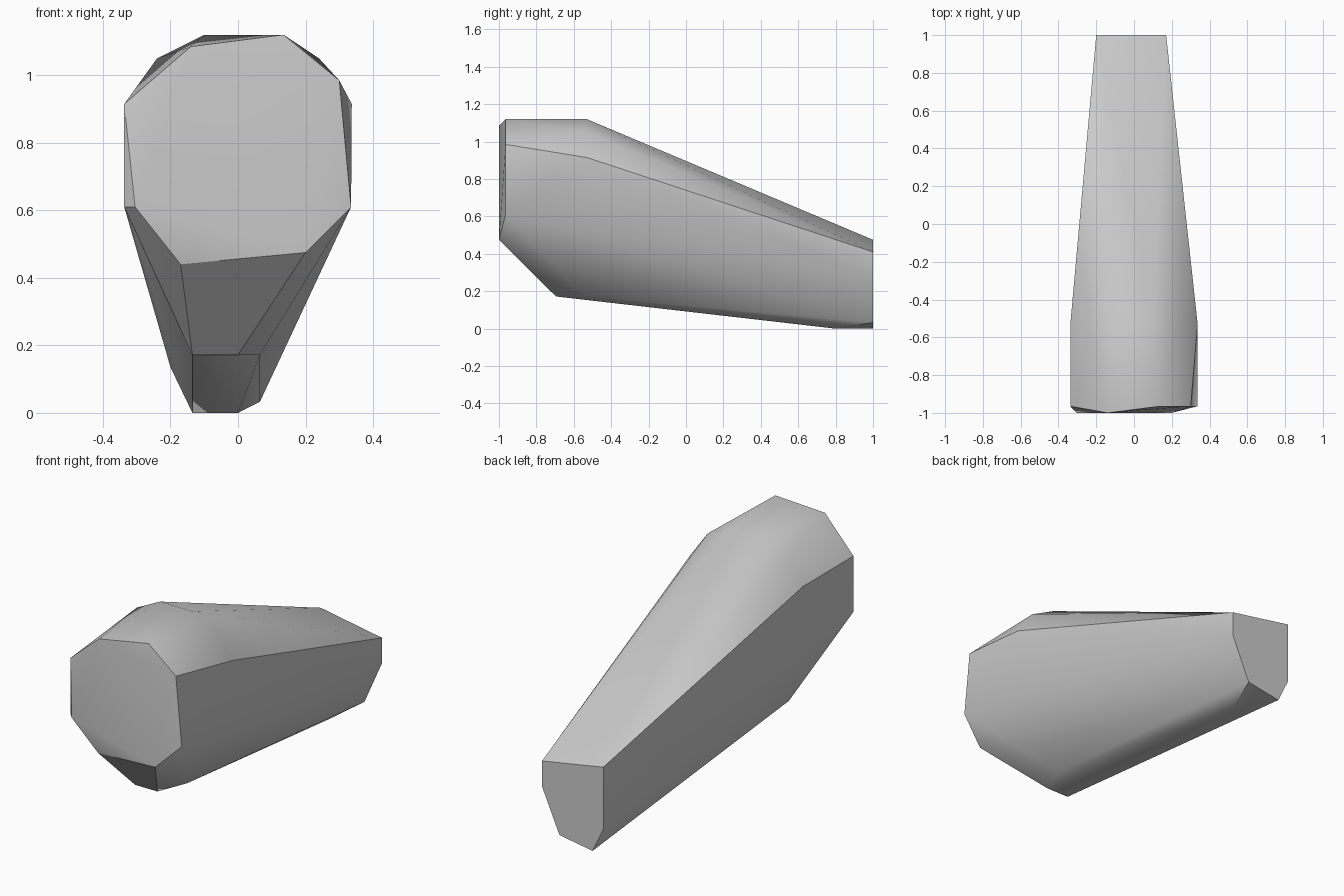
import bpy
import bmesh
import math

default_cube = bpy.data.objects.get("Cube")
if default_cube:
    bpy.data.objects.remove(default_cube, do_unlink=True)


def make_material(name, colour):
    material = bpy.data.materials.new(name)
    material.use_nodes = True
    material.diffuse_color = colour
    shader = next(node for node in material.node_tree.nodes
                  if node.type == "BSDF_PRINCIPLED")
    shader.inputs["Base Color"].default_value = colour
    return material


def section(y, outline):
    """Place an outline of (x, z) corners at one depth."""
    return [(x, y, z) for x, z in outline]


def mirrored(outline):
    return outline + [(-x, z) for x, z in outline]


def hull_object(name, corners, material):
    """Wrap the section corners in a closed convex shell."""
    bm = bmesh.new()
    for corner in corners:
        bm.verts.new(corner)
    result = bmesh.ops.convex_hull(bm, input=bm.verts[:])
    unused = set(result["geom_interior"] + result["geom_unused"])
    bmesh.ops.delete(bm, geom=[g for g in unused if isinstance(g, bmesh.types.BMVert)],
                     context="VERTS")
    # Merge triangles that lie in one plane
    bmesh.ops.dissolve_limit(bm, angle_limit=math.radians(1),
                             verts=bm.verts[:], edges=bm.edges[:])
    bmesh.ops.recalc_face_normals(bm, faces=bm.faces[:])
    mesh = bpy.data.meshes.new(name)
    bm.to_mesh(mesh)
    bm.free()
    mesh.materials.append(material)
    shell = bpy.data.objects.new(name, mesh)
    bpy.context.collection.objects.link(shell)
    return shell


grey = make_material("plain grey", (0.6, 0.6, 0.6, 1))

# Blunt octagonal nose, its alternate corners set slightly back
nose_tips = section(-1, [(-.14, 1.085), (.2, .475), (-.305, .61)])
nose_rim = section(-.965, [(.135, 1.12), (.3, .985), (.335, .61), (-.17, .44),
                           (-.337, .61), (-.337, .915)])

# Widest ring across the shoulders
shoulders = section(-.53, mirrored([(.1, 1.12), (.24, 1.05), (.337, .915)]))

# Narrow keel underneath
keel = (section(-.695, [(-.135, .172), (0, .172)])
        + section(-.53, [(.065, .172)]) + section(.8, [(0, 0)]))

# Small flat tail
tail = section(1, [(-.2, .475), (.17, .41), (.17, .27), (.065, .033),
                   (-.135, 0), (-.2, .135)])

body = hull_object("tapered_body", nose_tips + nose_rim + shoulders + keel + tail, grey)

# Soft shading with crisp main edges
bpy.ops.object.select_all(action="DESELECT")
body.select_set(True)
bpy.context.view_layer.objects.active = body
bpy.ops.object.shade_smooth_by_angle(angle=math.radians(30))
